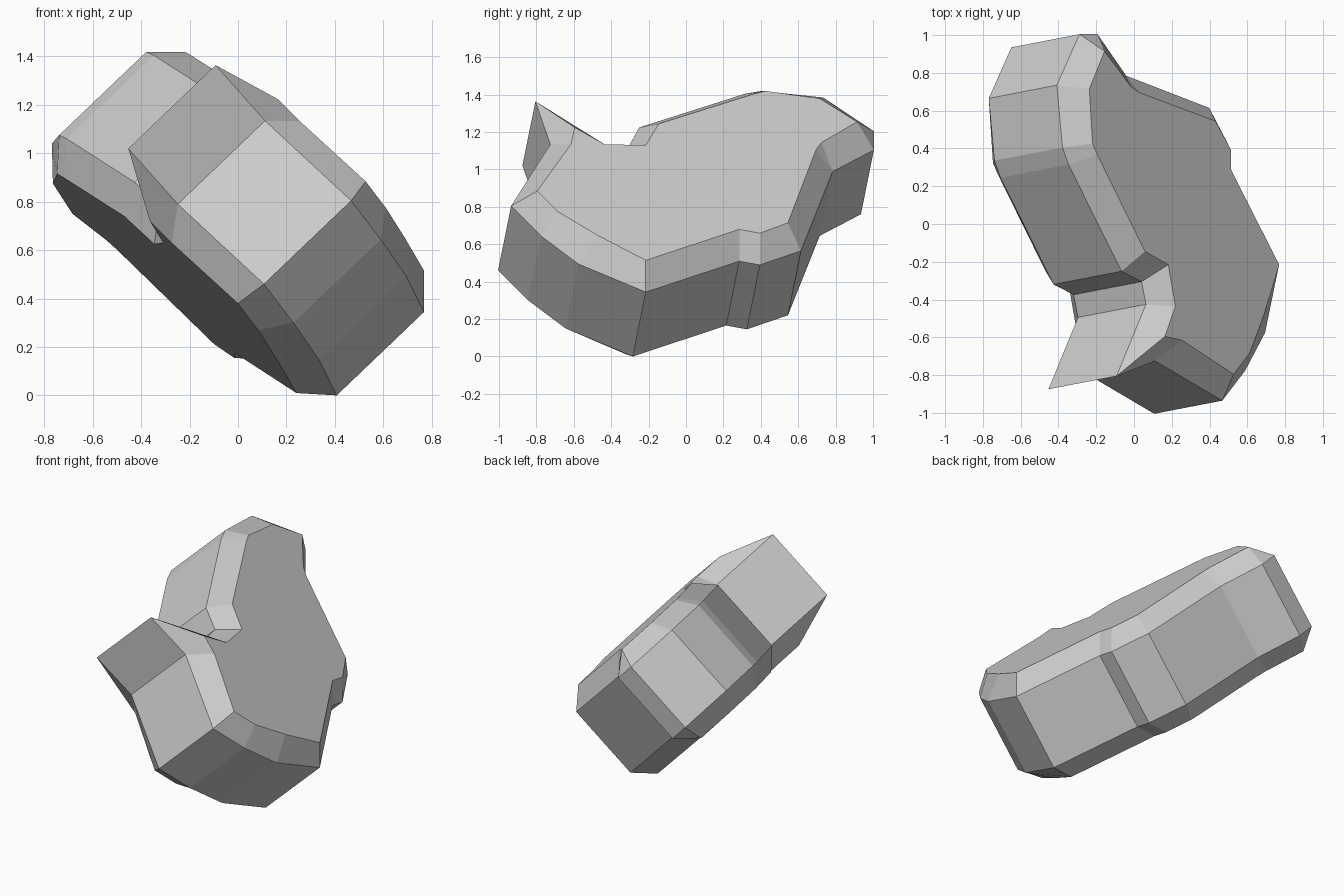
import bpy, bmesh
from mathutils import Vector

if "Cube" in bpy.data.objects:
    bpy.data.objects.remove(bpy.data.objects["Cube"])

# Tilted slab: flat caps, chamfered edge on both sides of a thick band
N = Vector((0.716, 0.138, 0.684)).normalized()   # slab normal
RIM_D, CAP_D = 0.745, 0.862                      # plane offsets: band edge, cap
THICK = 0.503                                    # band thickness
CHAMFER = CAP_D - RIM_D

# Outline seen from the right: rim y, rim z, cap y, cap z
OUTLINE = [
    (-.22, .34, -.22, .51), (.28, .505, .28, .675), (.39, .485, .39, .655),
    (.61, .56, .54, .71), (.78, .985, .69, 1.10), (.78, .985, .72, 1.14),
    (1.0, 1.10, .91, 1.25), (1.0, 1.20, .91, 1.25), (.73, 1.38, .71, 1.375),
    (.40, 1.415, .42, 1.415), (.31, 1.40, .36, 1.40), (-.255, 1.22, -.15, 1.24),
    (-.31, 1.12, -.22, 1.125), (-.43, 1.12, -.44, 1.13), (-.81, 1.36, -.60, 1.22),
    (-.73, 1.13, -.62, 1.13), (-.94, .80, -.80, .88), (-.78, .64, -.69, .77),
    (-.58, .49, -.48, .645),
]


def on_plane(y, z, d):
    return Vector(((d - N.y * y - N.z * z) / N.x, y, z))


rim = [on_plane(a, b, RIM_D) for a, b, _, _ in OUTLINE]
cap = [on_plane(c, d, CAP_D) for _, _, c, d in OUTLINE]
loops = [cap, rim,
         [p - N * THICK for p in rim],
         [p - N * (THICK + 2 * CHAMFER) for p in cap]]

# Stitch the four loops and close both caps
bm = bmesh.new()
rings = [[bm.verts.new(p) for p in loop] for loop in loops]
n = len(OUTLINE)
for a, b in zip(rings, rings[1:]):
    for i in range(n):
        j = (i + 1) % n
        bm.faces.new((a[i], b[i], b[j], a[j]))
bm.faces.new(rings[0])
bm.faces.new(rings[-1][::-1])
bmesh.ops.remove_doubles(bm, verts=bm.verts, dist=0.001)
bmesh.ops.recalc_face_normals(bm, faces=bm.faces)

# Centre on x and y, stand on the ground
co = [v.co.copy() for v in bm.verts]
lo = Vector([min(c[k] for c in co) for k in range(3)])
hi = Vector([max(c[k] for c in co) for k in range(3)])
bmesh.ops.translate(bm, verts=bm.verts,
                    vec=(-(lo.x + hi.x) / 2, -(lo.y + hi.y) / 2, -lo.z))

mesh = bpy.data.meshes.new("rock_slab")
bm.to_mesh(mesh)
bm.free()
bpy.context.collection.objects.link(bpy.data.objects.new("rock_slab", mesh))
